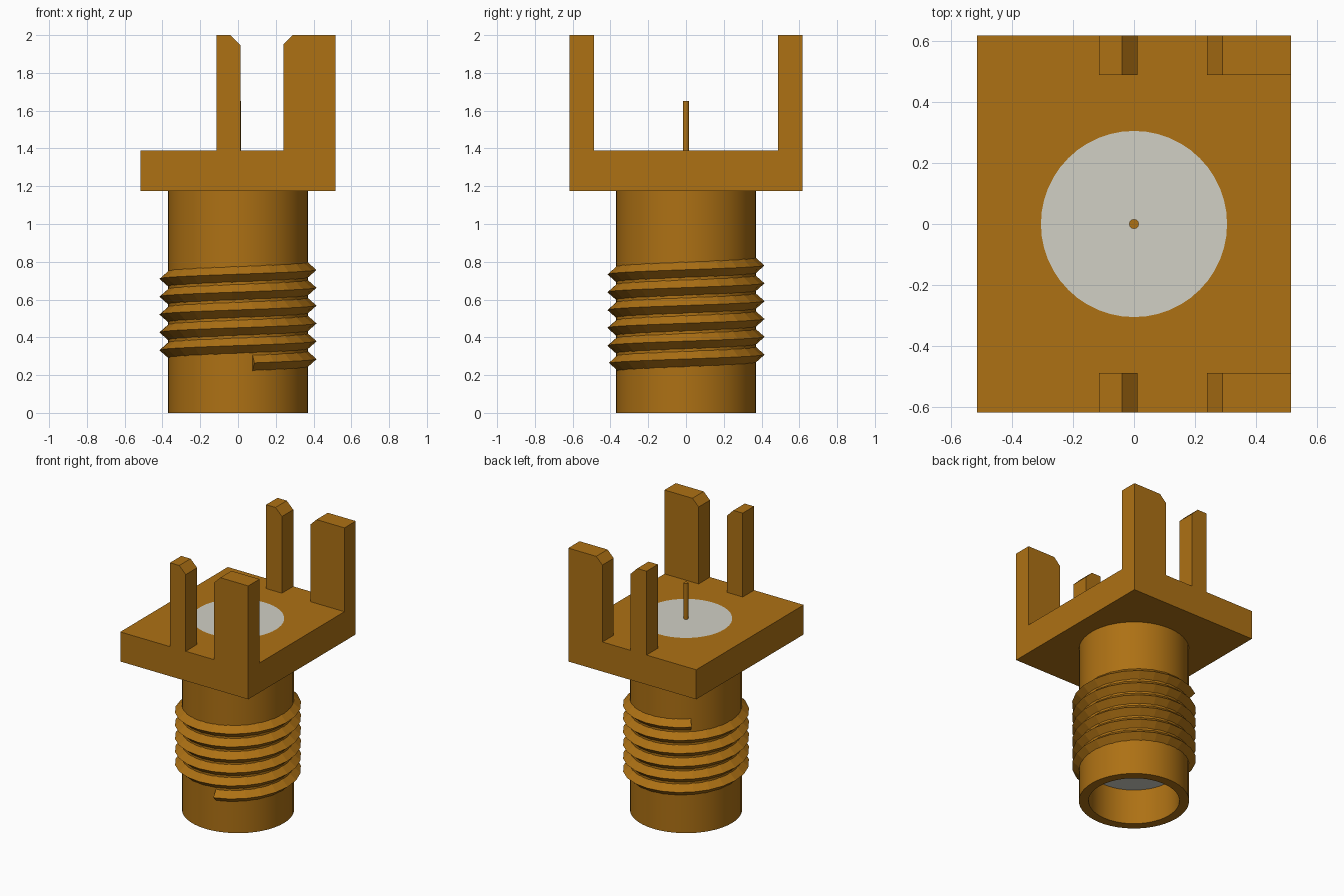
import bpy, bmesh
from math import cos, sin, tau, radians

cube = bpy.data.objects.get("Cube")
if cube:
    bpy.data.objects.remove(cube, do_unlink=True)


def material(name, rgb):
    m = bpy.data.materials.new(name)
    m.use_nodes = True
    m.diffuse_color = (*rgb, 1)
    m.node_tree.nodes["Principled BSDF"].inputs["Base Color"].default_value = (*rgb, 1)
    return m


brass = material("brass", (0.42, 0.165, 0.007))
insulator = material("pale_insulator", (0.64, 0.63, 0.56))


def finish(name, bm, mat, smooth=False):
    bmesh.ops.recalc_face_normals(bm, faces=bm.faces)
    mesh = bpy.data.meshes.new(name)
    bm.to_mesh(mesh)
    bm.free()
    mesh.materials.append(mat)
    ob = bpy.data.objects.new(name, mesh)
    bpy.context.collection.objects.link(ob)
    bpy.ops.object.select_all(action="DESELECT")
    ob.select_set(True)
    bpy.context.view_layer.objects.active = ob
    if smooth:
        bpy.ops.object.shade_smooth_by_angle(angle=radians(30))
    return ob


def extrude(name, profile, y0, y1, mat):
    """Extrude an x-z outline along y."""
    bm = bmesh.new()
    face = bm.faces.new([bm.verts.new((x, y0, z)) for x, z in profile])
    side = bmesh.ops.extrude_face_region(bm, geom=[face])["geom"]
    verts = [v for v in side if isinstance(v, bmesh.types.BMVert)]
    bmesh.ops.translate(bm, verts=verts, vec=(0, y1 - y0, 0))
    # keep the starting face as the closing cap
    if not face.is_valid:
        bmesh.ops.holes_fill(bm, edges=bm.edges)
    return finish(name, bm, mat)


def cylinder(name, radius, z0, z1, mat, segments):
    bm = bmesh.new()
    bmesh.ops.create_cone(bm, cap_ends=True, segments=segments, radius1=radius,
                          radius2=radius, depth=z1 - z0)
    bmesh.ops.translate(bm, verts=bm.verts, vec=(0, 0, (z0 + z1) / 2))
    return finish(name, bm, mat, smooth=True)


def sweep(name, sections, closed, mat, smooth):
    """Skin a list of cross-sections, joined into a ring or capped at the ends."""
    bm = bmesh.new()
    rings = [[bm.verts.new(p) for p in s] for s in sections]
    n = len(rings[0])
    pairs = list(zip(rings, rings[1:])) + ([(rings[-1], rings[0])] if closed else [])
    for a, b in pairs:
        for i in range(n):
            j = (i + 1) % n
            bm.faces.new((a[i], a[j], b[j], b[i]))
    if not closed:
        bm.faces.new(rings[0])
        bm.faces.new(rings[-1])
    return finish(name, bm, mat, smooth)


def around(angle, profile, lift=0):
    return [(r * cos(angle), r * sin(angle), z + lift) for r, z in profile]


OUTER, BORE = 0.37, 0.305
BASE, TOP = 1.175, 1.39
HX, HY = 0.515, 0.618
SEG = 48

# Flange with a round bore
flange = extrude("flange", [(-HX, BASE), (HX, BASE), (HX, TOP), (-HX, TOP)], -HY, HY, brass)
cutter = cylinder("bore_cutter", BORE, BASE - 0.2, TOP + 0.2, brass, SEG)
cutter.hide_render = True
cut = flange.modifiers.new("bore", "BOOLEAN")
cut.operation = "DIFFERENCE"
cut.solver = "EXACT"
cut.object = cutter
bpy.context.view_layer.objects.active = flange
bpy.ops.object.modifier_apply(modifier=cut.name)
bpy.data.objects.remove(cutter, do_unlink=True)

# Hollow barrel
tube = [(BORE, 0), (OUTER, 0), (OUTER, BASE), (BORE, BASE)]
sweep("barrel", [around(tau * i / SEG, tube) for i in range(SEG)], True, brass, True)

# Screw thread: a V ridge climbing anticlockwise
PITCH = 0.0945
START, END = radians(-78), radians(130) + 5 * tau
STEPS = 134
ridge = [(OUTER - 0.004, -0.045), (0.417, 0), (OUTER - 0.004, 0.045)]
sections = []
for i in range(STEPS + 1):
    a = START + (END - START) * i / STEPS
    sections.append(around(a, ridge, 0.265 + PITCH * (a - START) / tau))
sweep("screw_thread", sections, False, brass, False)

# Insulator core and centre pin
cylinder("insulator_core", BORE, 0.26, TOP, insulator, SEG)
cylinder("centre_pin", 0.016, 1.3, 1.65, brass, 16)

# Mounting legs on the front and back edges
narrow = [(-0.115, TOP), (0.012, TOP), (0.012, 1.948), (-0.04, 2), (-0.115, 2)]
wide = [(0.24, TOP), (HX, TOP), (HX, 2), (0.29, 2), (0.24, 1.95)]
for side, s in (("front", -1), ("back", 1)):
    for kind, outline in (("narrow", narrow), ("wide", wide)):
        extrude(f"{side}_{kind}_leg", outline, s * 0.488, s * HY, brass)
